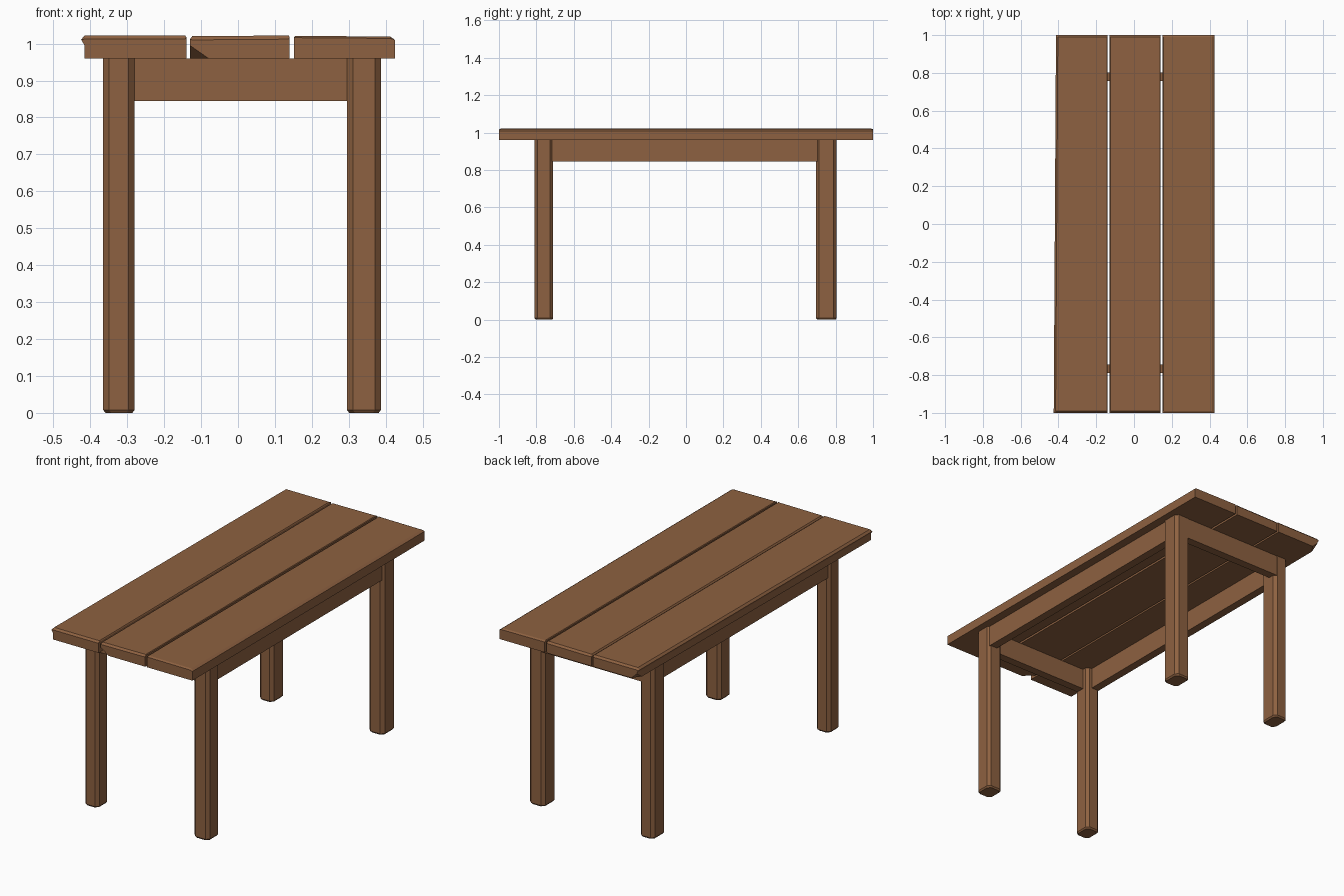
import bpy, bmesh
from mathutils import Vector

if "Cube" in bpy.data.objects:
    bpy.data.objects.remove(bpy.data.objects["Cube"])

wood = bpy.data.materials.new("brown_wood")
wood.diffuse_color = (0.27, 0.12, 0.052, 1)
wood.use_nodes = True
wood.node_tree.nodes["Principled BSDF"].inputs["Base Color"].default_value = wood.diffuse_color


def loft(name, rings, cuts=()):
    """Solid through equal-length point rings; cuts are (point, normal) planes removing a corner."""
    bm = bmesh.new()
    loops = [[bm.verts.new(p) for p in ring] for ring in rings]
    n = len(loops[0])
    for a, b in zip(loops, loops[1:]):
        for i in range(n):
            j = (i + 1) % n
            bm.faces.new((a[i], a[j], b[j], b[i]))
    bm.faces.new(loops[0])
    bm.faces.new(loops[-1])
    for a, b, c, outside in cuts:
        a, b, c, outside = map(Vector, (a, b, c, outside))
        no = (b - a).cross(c - a).normalized()
        if no.dot(outside - a) < 0:
            no = -no
        bmesh.ops.bisect_plane(bm, geom=bm.verts[:] + bm.edges[:] + bm.faces[:],
                               plane_co=a, plane_no=no, clear_outer=True)
        bmesh.ops.holes_fill(bm, edges=[e for e in bm.edges if e.is_boundary])
    bmesh.ops.recalc_face_normals(bm, faces=bm.faces)
    me = bpy.data.meshes.new(name)
    bm.to_mesh(me)
    bm.free()
    me.materials.append(wood)
    ob = bpy.data.objects.new(name, me)
    bpy.context.collection.objects.link(ob)
    return ob


def box(name, x0, x1, y0, y1, z0, z1):
    return loft(name, [[(x0, y0, z), (x1, y0, z), (x1, y1, z), (x0, y1, z)] for z in (z0, z1)])


def plank(name, section, skew=0.0, drop=0.01, cuts=()):
    """Board along y: top edges eased at both ends, left edge shifted by skew at the back."""
    top = max(z for _, z in section)
    mid = sum(x for x, _ in section) / len(section)
    rings = []
    for y, eased in ((-1, True), (-0.99, False), (0.99, False), (1, True)):
        ring = []
        for x, z in section:
            if x < mid:
                x += skew * (y + 1) / 2
            ring.append((x, y, z - drop if eased and z > top - 0.003 else z))
        rings.append(ring)
    return loft(name, rings, cuts)


# Table top: three slightly irregular planks
plank("left_plank",
      [(-0.415, 0.96), (-0.14, 0.96), (-0.14, 1.017), (-0.143, 1.022),
       (-0.415, 1.022), (-0.425, 1.011), (-0.416, 0.996)], skew=0.012,
      cuts=[((-0.403, 0.955, 0.96), (-0.37, 1, 0.96), (-0.403, 1, 0.99), (-0.403, 1, 0.96))])
plank("middle_plank",
      [(-0.13, 0.96), (0.14, 0.96), (0.14, 1.018), (0.137, 1.022),
       (-0.124, 1.02), (-0.13, 1.012)],
      cuts=[((-0.13, -0.95, 0.96), (-0.08, -1, 0.96), (-0.13, -1, 0.995), (-0.13, -1, 0.96))])
plank("right_plank",
      [(0.152, 0.96), (0.425, 0.96), (0.425, 1.01), (0.412, 1.019),
       (0.155, 1.021), (0.152, 1.017)], drop=0.005)


# Legs: chamfered square posts with an eased foot
def leg(name, x0, x1, y0, y1, c=0.016):
    def ring(z, d):
        a, b, e, f = x0 + d, x1 - d, y0 + d, y1 - d
        return [(a + c, e, z), (b - c, e, z), (b, e + c, z), (b, f - c, z),
                (b - c, f, z), (a + c, f, z), (a, f - c, z), (a, e + c, z)]
    loft(name, [ring(0, 0.006), ring(0.008, 0), ring(0.96, 0)])


for side, x0, x1 in (("left", -0.365, -0.28), ("right", 0.295, 0.387)):
    for end, y0, y1 in (("front", -0.81, -0.71), ("back", 0.695, 0.805)):
        leg(f"{end}_{side}_leg", x0, x1, y0, y1)

# Aprons joining the legs
box("front_apron", -0.33, 0.34, -0.79, -0.745, 0.845, 0.96)
box("back_apron", -0.33, 0.34, 0.757, 0.803, 0.845, 0.96)
box("left_apron", -0.355, -0.31, -0.76, 0.75, 0.845, 0.96)
box("right_apron", 0.332, 0.378, -0.76, 0.75, 0.845, 0.96)
